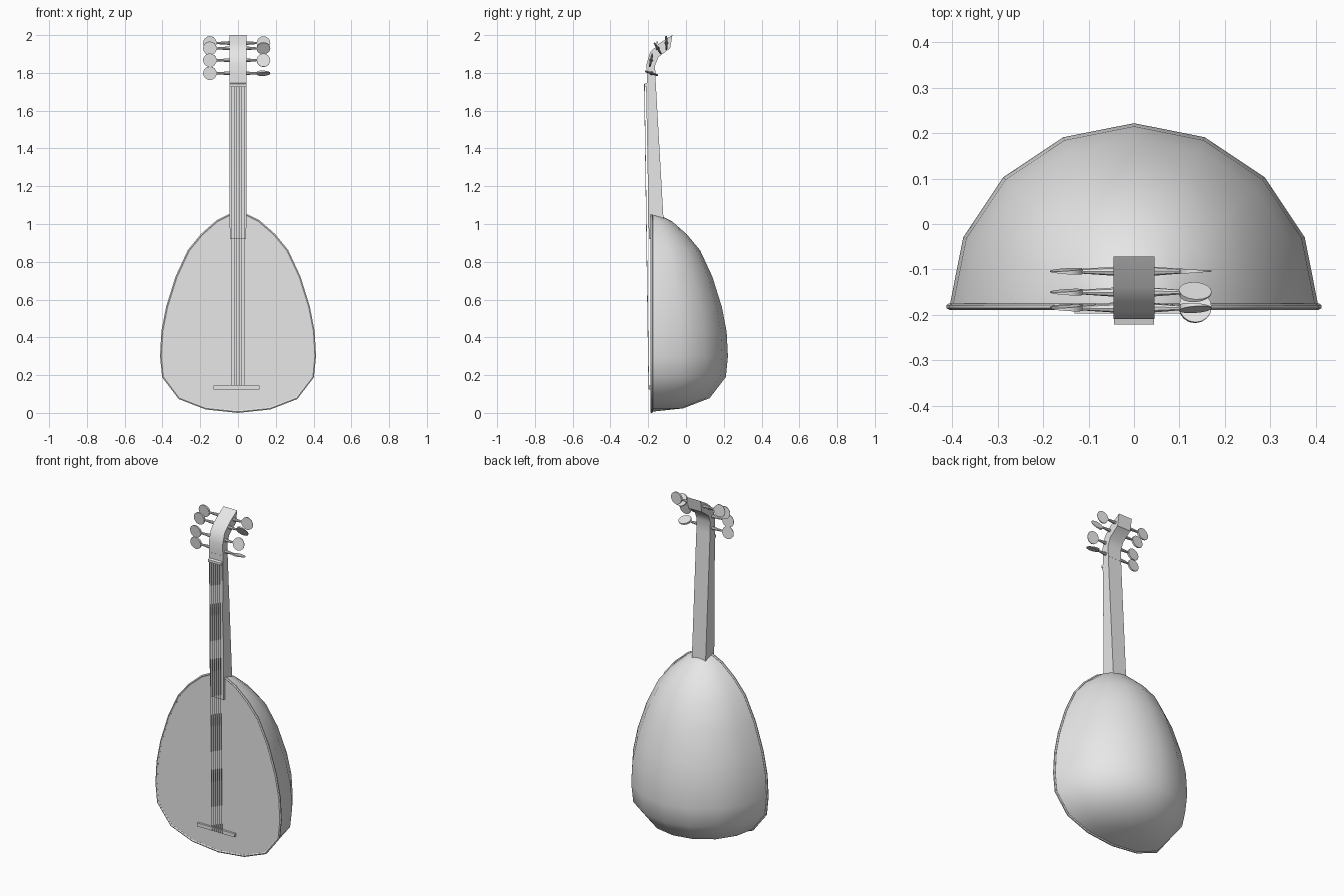
import bpy, bmesh, math
from mathutils import Matrix, Vector

if "Cube" in bpy.data.objects:
    bpy.data.objects.remove(bpy.data.objects["Cube"])

GREY = (0.8, 0.8, 0.8, 1)
mat = bpy.data.materials.new("light grey")
mat.use_nodes = True
mat.diffuse_color = GREY
mat.node_tree.nodes["Principled BSDF"].inputs["Base Color"].default_value = GREY

FRONT = -0.185   # plane of the soundboard
HALF = 0.045     # half width of neck and head


def finish(bm, name):
    bmesh.ops.recalc_face_normals(bm, faces=bm.faces)
    mesh = bpy.data.meshes.new(name)
    bm.to_mesh(mesh)
    bm.free()
    mesh.materials.append(mat)
    ob = bpy.data.objects.new(name, mesh)
    bpy.context.collection.objects.link(ob)
    return ob


def select_only(ob):
    bpy.ops.object.select_all(action='DESELECT')
    ob.select_set(True)
    bpy.context.view_layer.objects.active = ob


def smooth(ob, degrees):
    select_only(ob)
    bpy.ops.object.shade_smooth_by_angle(angle=math.radians(degrees))


def prism(name, profile, half=HALF, centre=0):
    """Side profile of (y, z) points, extruded across x."""
    bm = bmesh.new()
    face = bm.faces.new([bm.verts.new((centre - half, y, z)) for y, z in profile])
    new = bmesh.ops.extrude_face_region(bm, geom=[face])["geom"]
    bmesh.ops.translate(bm, vec=(2 * half, 0, 0),
                        verts=[g for g in new if isinstance(g, bmesh.types.BMVert)])
    return finish(bm, name)


def wire(name, points, radius, closed=False):
    """Round tube along a path, turned into a mesh."""
    curve = bpy.data.curves.new(name, 'CURVE')
    curve.dimensions = '3D'
    curve.bevel_depth = radius
    curve.bevel_resolution = 1
    curve.use_fill_caps = not closed
    spline = curve.splines.new('POLY')
    spline.points.add(len(points) - 1)
    for p, co in zip(spline.points, points):
        p.co = (*co, 1)
    spline.use_cyclic_u = closed
    curve.materials.append(mat)
    ob = bpy.data.objects.new(name, curve)
    bpy.context.collection.objects.link(ob)
    select_only(ob)
    bpy.ops.object.convert(target='MESH')
    smooth(bpy.context.object, 50)


# Bowl: half turn of the outline, closed by the flat soundboard
outline = [(0, 1.05), (0.05, 1.045), (0.11, 1.015), (0.19, 0.945), (0.26, 0.86),
           (0.325, 0.72), (0.375, 0.56), (0.4, 0.43), (0.407, 0.3), (0.396, 0.19),
           (0.31, 0.078), (0.17, 0.024), (0, 0.006)]
bm = bmesh.new()
verts = [bm.verts.new((r, FRONT, z)) for r, z in outline]
edges = [bm.edges.new(pair) for pair in zip(verts, verts[1:])]
bmesh.ops.spin(bm, geom=verts + edges, cent=(0, FRONT, 0), axis=(0, 0, 1),
               angle=math.pi, steps=8)
bmesh.ops.remove_doubles(bm, verts=bm.verts, dist=0.0005)
for f in bm.faces:
    f.smooth = True
border = [e for e in bm.edges if e.is_boundary]
bmesh.ops.holes_fill(bm, edges=border, sides=0)
for e in border:
    e.smooth = False
finish(bm, "bowl_and_soundboard")

# Rim binding around the soundboard
right_side = [(r, FRONT + 0.003, z) for r, z in outline]
left_side = [(-x, y, z) for x, y, z in right_side[-2:0:-1]]
wire("rim_binding", right_side + left_side, 0.007, closed=True)

# Neck with fingerboard, nut and bridge
prism("neck", [(-0.2, 0.98), (-0.207, 1.78), (-0.162, 1.78), (-0.12, 1.04), (-0.118, 0.98)])
prism("fingerboard", [(-0.196, 0.92), (-0.211, 1.73), (-0.2, 1.73), (-0.18, 0.92)], 0.043)
prism("nut", [(-0.2, 1.728), (-0.221, 1.728), (-0.221, 1.742), (-0.2, 1.748)], 0.044)
prism("bridge", [(-0.18, 0.124), (-0.197, 0.124), (-0.197, 0.144), (-0.18, 0.144)],
      0.123, -0.008)

# Head bending backwards
head = prism("peg_head", [(-0.206, 1.775), (-0.209, 1.845), (-0.19, 1.91), (-0.14, 1.957),
                          (-0.072, 2.0), (-0.084, 1.93), (-0.145, 1.885),
                          (-0.164, 1.84), (-0.161, 1.775)])
smooth(head, 40)

# Strings
for i in range(6):
    x = -0.033 + i * 0.0132
    wire(f"string_{i + 1}", [(x, -0.197, 0.125), (x, -0.22, 1.742)], 0.0018)


def peg(name, side, reach, y, z, turn):
    """Tapered shaft along x with a wedge-shaped disc grip, turned about x."""
    bm = bmesh.new()
    inner, outer = 0.03, reach - 0.03
    bmesh.ops.create_cone(bm, cap_ends=True, segments=8, radius1=0.011, radius2=0.005,
                          depth=outer - inner,
                          matrix=Matrix.Translation(((inner + outer) / 2, 0, 0))
                          @ Matrix.Rotation(math.pi / 2, 4, 'Y'))
    disc = bmesh.ops.create_cone(bm, cap_ends=True, segments=16, radius1=0.036,
                                 radius2=0.036, depth=0.01,
                                 matrix=Matrix.Rotation(math.pi / 2, 4, 'X'))["verts"]
    for v in disc:
        v.co.y *= 0.7 - v.co.x * 14
        v.co.x += reach
    bmesh.ops.rotate(bm, verts=bm.verts, cent=Vector(),
                     matrix=Matrix.Rotation(math.radians(turn), 3, 'X'))
    bmesh.ops.scale(bm, verts=bm.verts, vec=(side, 1, 1))
    bmesh.ops.translate(bm, verts=bm.verts, vec=(0, y, z))
    smooth(finish(bm, name), 30)


# Four pegs on each side; right-hand grips face forward, left ones are turned
pegs = [(-0.183, 1.798, 72), (-0.185, 1.867, -12), (-0.15, 1.93, 32), (-0.104, 1.958, 0)]
for i, (y, z, turn) in enumerate(pegs, 1):
    peg(f"peg_left_{i}", 1, 0.135, y, z, turn)
    peg(f"peg_right_{i}", -1, 0.149, y, z, 5)
